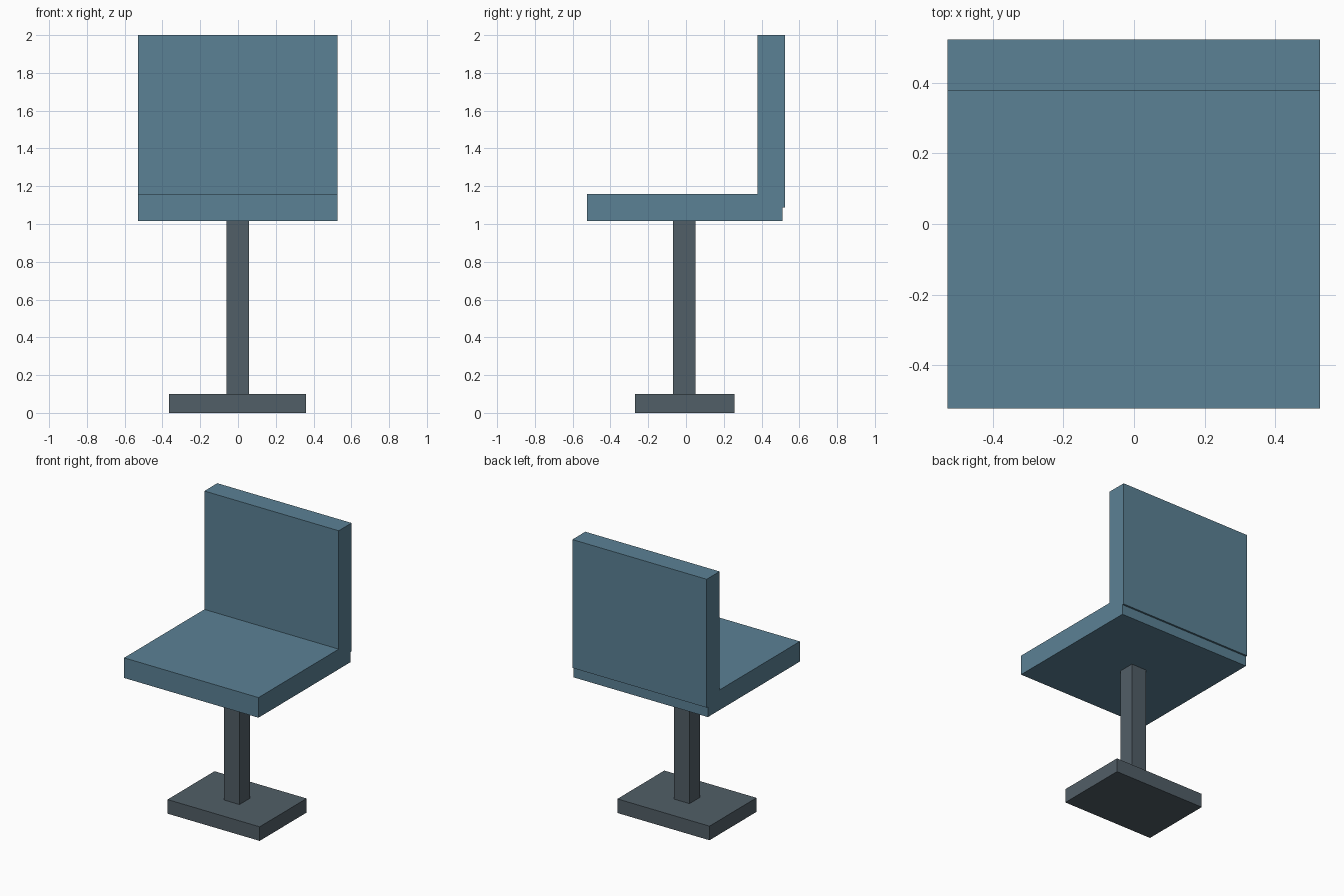
import bpy
from mathutils import Vector

# Remove the default object
cube = bpy.data.objects.get("Cube")
if cube:
    bpy.data.objects.remove(cube, do_unlink=True)


def make_material(name, rgb):
    mat = bpy.data.materials.new(name)
    mat.use_nodes = True
    color = (*rgb, 1.0)
    mat.diffuse_color = color
    bsdf = next(n for n in mat.node_tree.nodes if n.type == "BSDF_PRINCIPLED")
    bsdf.inputs["Base Color"].default_value = color
    return mat


def box(name, low, high, mat):
    """Flat-sided box spanning two opposite corners."""
    low, high = Vector(low), Vector(high)
    bpy.ops.mesh.primitive_cube_add(size=1, location=(low + high) / 2)
    obj = bpy.context.object
    obj.name = obj.data.name = name
    obj.scale = high - low
    bpy.ops.object.transform_apply(location=False, rotation=False, scale=True)
    obj.data.materials.append(mat)
    return obj


blue = make_material("dusty blue upholstery", (0.105, 0.22, 0.30))
grey = make_material("dark slate metal", (0.083, 0.113, 0.135))

# Pedestal: floor plate and square post
box("base_plate", (-0.364, -0.271, 0), (0.36, 0.256, 0.1), grey)
box("post", (-0.062, -0.068, 0.09), (0.059, 0.049, 1.03), grey)

# Seat slab, with the backrest overhanging its rear edge slightly
box("seat", (-0.529, -0.523, 1.016), (0.527, 0.51, 1.159), blue)
box("backrest", (-0.529, 0.378, 1.088), (0.527, 0.523, 2.0), blue)
